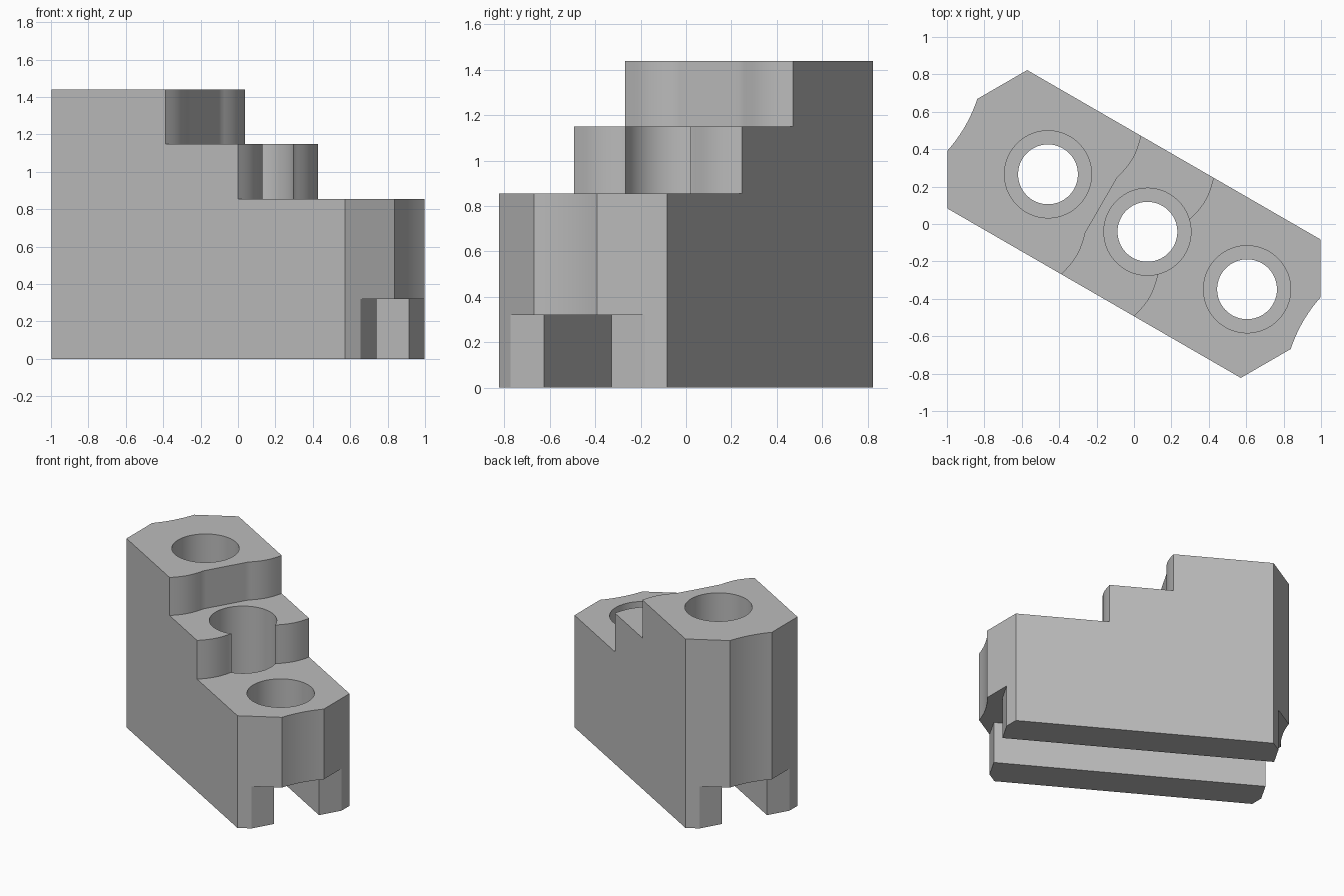
import bpy
import bmesh
from math import cos, sin, pi, radians
from mathutils import Matrix

cube = bpy.data.objects.get("Cube")
if cube:
    bpy.data.objects.remove(cube, do_unlink=True)

TURN = Matrix.Rotation(radians(-30), 4, "Z")   # long axis of the block on plan
HEIGHT, MIDDLE, LOW, SLOT = 1.44, 1.15, 0.855, 0.32

steel = bpy.data.materials.new("grey steel")
steel.use_nodes = True
grey = (0.5, 0.5, 0.5, 1)
steel.diffuse_color = grey
steel.node_tree.nodes["Principled BSDF"].inputs["Base Color"].default_value = grey


def prism(name, outline, z0, z1):
    """Upright prism over a plan outline given along and across the block."""
    bm = bmesh.new()
    base = bm.faces.new([bm.verts.new((u, v, z0)) for u, v in outline])
    top = bmesh.ops.extrude_face_region(bm, geom=[base])["geom"]
    bmesh.ops.translate(bm, vec=(0, 0, z1 - z0),
                        verts=[e for e in top if isinstance(e, bmesh.types.BMVert)])
    bmesh.ops.recalc_face_normals(bm, faces=bm.faces)
    bm.transform(TURN)
    mesh = bpy.data.meshes.new(name)
    bm.to_mesh(mesh)
    bm.free()
    mesh.materials.append(steel)
    obj = bpy.data.objects.new(name, mesh)
    bpy.context.collection.objects.link(obj)
    return obj


def cut(body, outline, z0, z1):
    """Subtract a prism from the body and discard the cutter."""
    cutter = prism("cutter", outline, z0, z1)
    cutter.hide_render = True
    mod = body.modifiers.new("cut", "BOOLEAN")
    mod.operation, mod.solver, mod.object = "DIFFERENCE", "EXACT", cutter
    bpy.context.view_layer.update()
    graph = bpy.context.evaluated_depsgraph_get()
    mesh = bpy.data.meshes.new_from_object(body.evaluated_get(graph))
    body.modifiers.clear()
    body.data = mesh
    bpy.data.objects.remove(cutter, do_unlink=True)


def box(u0, u1, v0, v1):
    return [(u0, v0), (u1, v0), (u1, v1), (u0, v1)]


def circle(u, r, n=64):
    return [(u + r * cos(2 * pi * i / n), r * sin(2 * pi * i / n)) for i in range(n)]


# Block outline: chamfered corners and a shallow hollow in each end
hollow = [(1.06 - 0.0165 * (1 - (i / 6) ** 2), 0.16 * i / 6) for i in range(-6, 7)]
end = [(0.906, -0.427)] + hollow + [(0.906, 0.427)]
body = prism("stepped_jaw_block", end + [(-u, -v) for u, v in end], 0, HEIGHT)


# Steps, each with a gently rippled riser
def step(start, z):
    riser = []
    for i in range(-20, 21):
        v = 0.427 * i / 20
        bump = 0.022 * max(0, sin(pi * (abs(v) - 0.17) / 0.257))
        riser.append((start + bump, v))
    outline = [(1.3, -0.6), (start, -0.6)] + riser + [(start, 0.6), (1.3, 0.6)]
    cut(body, outline, z, HEIGHT + 0.2)


step(-0.202, MIDDLE)
step(0.247, LOW)

# Keyway along the underside and squared-off ends of its two rails
cut(body, box(-1.3, 1.3, -0.172, 0.172), -0.2, SLOT)
for side in (-1, 1):
    u0, u1 = sorted((side * 0.955, side * 1.3))
    cut(body, box(u0, u1, -0.6, 0.6), -0.2, SLOT)

# Counterbored bolt holes
for u in (-0.531, 0.083, 0.698):
    cut(body, circle(u, 0.233), 0.55, HEIGHT + 0.2)
    cut(body, circle(u, 0.16), -0.2, HEIGHT + 0.2)

body.name = "stepped_jaw_block"
bpy.context.view_layer.objects.active = body
body.select_set(True)
bpy.ops.object.shade_smooth_by_angle(angle=radians(25))
